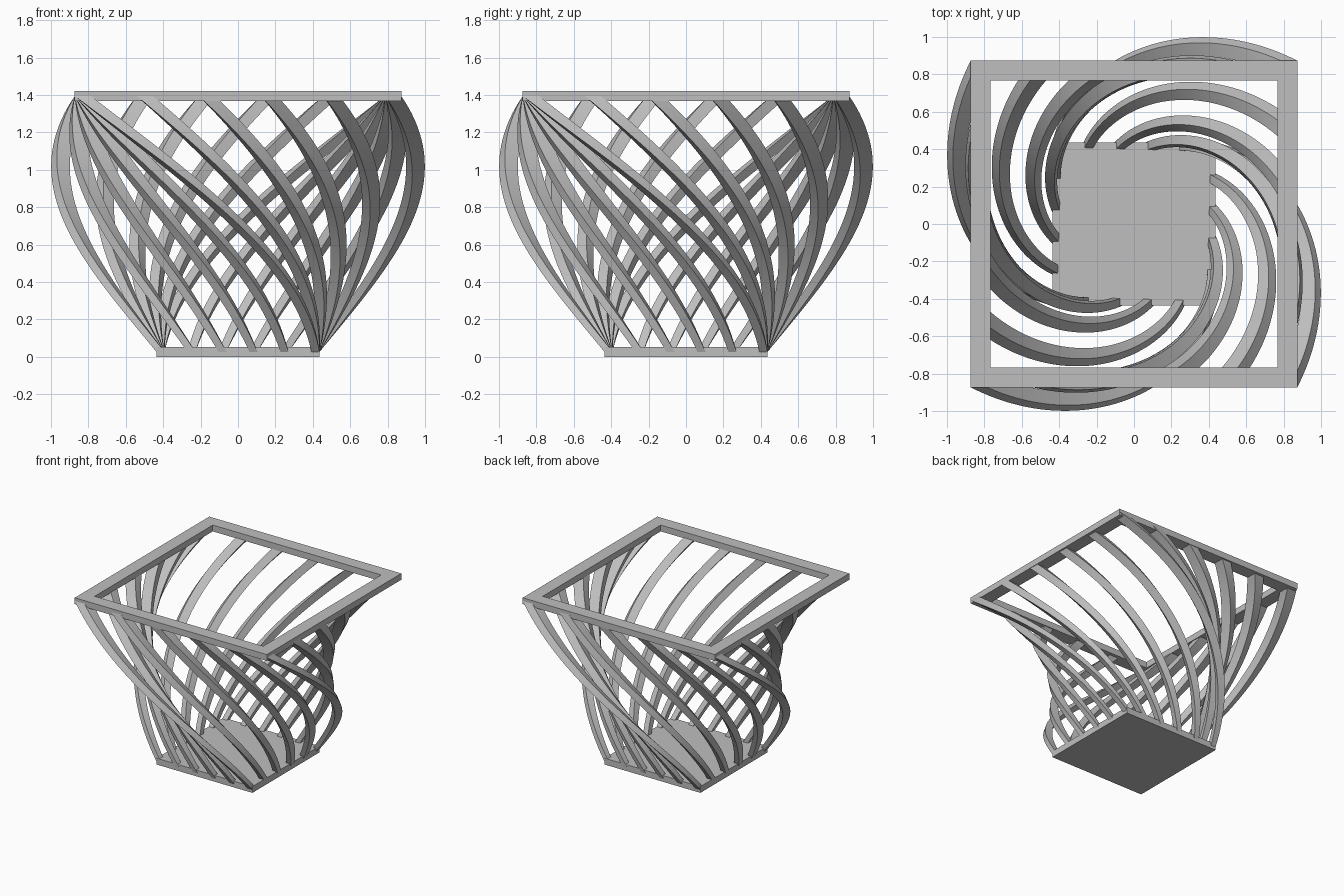
import bpy, bmesh
from math import pi
from mathutils import Matrix, Vector

cube = bpy.data.objects.get("Cube")
if cube:
    bpy.data.objects.remove(cube, do_unlink=True)

HALF_BASE = 0.436      # half width of the base plate
HALF_TOP = 0.873       # half width of the top frame
RIM = 0.107            # width of the top frame's border
HEIGHT = 1.42
PLATE = 0.052          # thickness of base plate and top frame
BAR = 0.0436           # bar thickness at the base
GAPS = 5               # spaces between bars along a side
STEPS = 48             # slices along each bar

grey = bpy.data.materials.new("plain grey")
grey.use_nodes = True
colour = (0.52, 0.52, 0.52, 1)
grey.diffuse_color = colour
grey.node_tree.nodes["Principled BSDF"].inputs["Base Color"].default_value = colour


def finish(bm, name):
    bmesh.ops.recalc_face_normals(bm, faces=bm.faces)
    mesh = bpy.data.meshes.new(name)
    bm.to_mesh(mesh)
    bm.free()
    mesh.materials.append(grey)
    obj = bpy.data.objects.new(name, mesh)
    bpy.context.collection.objects.link(obj)
    return obj


def square(bm, half):
    corners = [(-half, -half), (half, -half), (half, half), (-half, half)]
    return [bm.verts.new((x, y, 0)) for x, y in corners]


def raise_plate(bm, z):
    """Thicken the flat faces upwards and move them to height z."""
    result = bmesh.ops.extrude_face_region(bm, geom=bm.faces[:])
    top = [v for v in result["geom"] if isinstance(v, bmesh.types.BMVert)]
    bmesh.ops.translate(bm, verts=top, vec=(0, 0, PLATE))
    bmesh.ops.translate(bm, verts=bm.verts, vec=(0, 0, z))


def twisted_bar(name, cx, cy):
    """Sweep a square upwards while it turns a quarter and doubles in size."""
    bm = bmesh.new()
    low, high = PLATE / 2, HEIGHT - PLATE / 2
    previous = None
    for i in range(STEPS + 1):
        t = i / STEPS
        turn = Matrix.Rotation(-t * pi / 2, 3, "Z")
        scale = 1 + t * (HALF_TOP / HALF_BASE - 1)
        ring = square(bm, BAR / 2)
        for v in ring:
            v.co = turn @ ((v.co + Vector((cx, cy, 0))) * scale)
            v.co.z = low + t * (high - low)
        if previous:
            for k in range(4):
                n = (k + 1) % 4
                bm.faces.new((previous[k], previous[n], ring[n], ring[k]))
        else:
            bm.faces.new(ring)
        previous = ring
    bm.faces.new(previous)
    return finish(bm, name)


# Solid base plate
bm = bmesh.new()
bm.faces.new(square(bm, HALF_BASE))
raise_plate(bm, 0)
finish(bm, "base_plate")

# Open square frame at the top
bm = bmesh.new()
outer, inner = square(bm, HALF_TOP), square(bm, HALF_TOP - RIM)
for k in range(4):
    n = (k + 1) % 4
    bm.faces.new((outer[k], outer[n], inner[n], inner[k]))
raise_plate(bm, HEIGHT - PLATE)
finish(bm, "top_frame")

# Spiral bars around the four sides, starting each side at its corner
edge = HALF_BASE - BAR / 2
bars = []
for side, label in enumerate(("front", "left", "back", "right")):
    spin = Matrix.Rotation(side * pi / 2, 3, "Z")
    for i in range(GAPS):
        p = spin @ Vector((edge - i * 2 * edge / GAPS, -edge, 0))
        # The square section is unchanged by the quarter turns between sides
        bars.append(twisted_bar(f"{label}_bar_{i + 1}", p.x, p.y))

# Smooth along the bars, crisp at their corners
bpy.ops.object.select_all(action="DESELECT")
for bar in bars:
    bar.select_set(True)
bpy.context.view_layer.objects.active = bars[0]
bpy.ops.object.shade_smooth_by_angle(angle=pi / 6)
